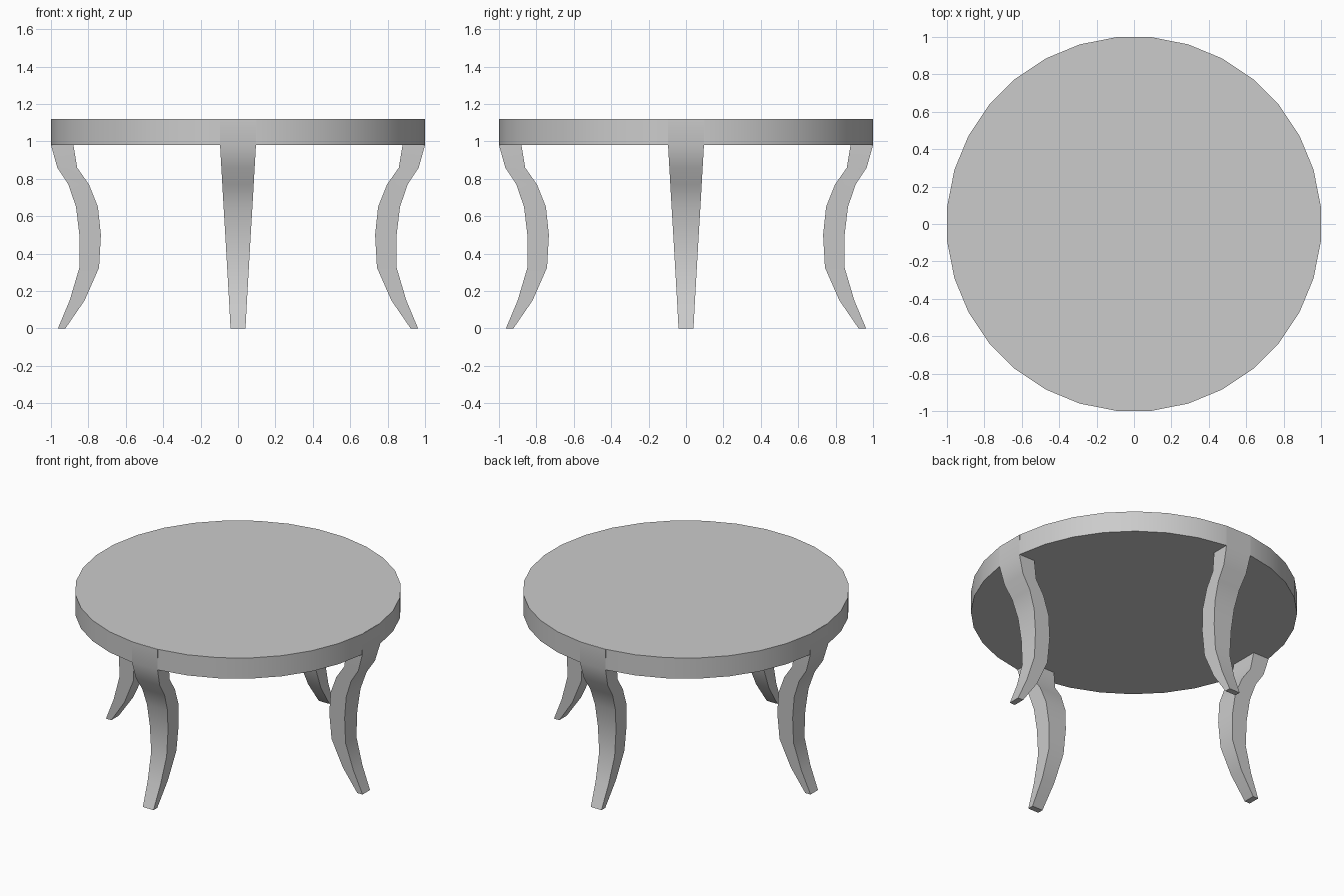
import bpy, bmesh, math

if "Cube" in bpy.data.objects:
    bpy.data.objects.remove(bpy.data.objects["Cube"])

# Round tabletop: 32 sides, with a flat facing each leg
bpy.ops.mesh.primitive_cylinder_add(vertices=32, radius=1.003, depth=0.14, location=(0, 0, 1.05),
                                    rotation=(0, 0, math.pi / 32))
top = bpy.context.object
top.name = "tabletop"
bpy.ops.object.shade_smooth_by_angle(angle=math.radians(35))

# Leg sections from top to foot: height, inner radius, outer radius, half width
SECTIONS = [
    (1.119, 0.88, 1.0, 0.097),
    (0.98, 0.88, 1.0, 0.096),
    (0.86, 0.86, 0.966, 0.089),
    (0.77, 0.797, 0.907, 0.084),
    (0.65, 0.749, 0.866, 0.077),
    (0.50, 0.733, 0.848, 0.068),
    (0.325, 0.743, 0.848, 0.058),
    (0.15, 0.82, 0.90, 0.048),
    (0.0, 0.923, 0.963, 0.04),
]


def make_leg_mesh():
    bm = bmesh.new()
    rings = [[bm.verts.new((x, y, z)) for x, y in
              ((inner, -w), (outer, -w), (outer, w), (inner, w))]
             for z, inner, outer, w in SECTIONS]
    for a, b in zip(rings, rings[1:]):
        for i in range(4):
            j = (i + 1) % 4
            bm.faces.new((a[i], a[j], b[j], b[i]))
    bm.faces.new(rings[0])
    bm.faces.new(rings[-1])
    bmesh.ops.recalc_face_normals(bm, faces=bm.faces)
    mesh = bpy.data.meshes.new("curved_leg")
    bm.to_mesh(mesh)
    bm.free()
    return mesh


# Four curved legs around the rim
leg_mesh = make_leg_mesh()
for i, side in enumerate(("right", "back", "left", "front")):
    leg = bpy.data.objects.new(side + "_leg", leg_mesh.copy())
    bpy.context.collection.objects.link(leg)
    leg.rotation_euler.z = i * math.pi / 2
    bpy.ops.object.select_all(action='DESELECT')
    leg.select_set(True)
    bpy.context.view_layer.objects.active = leg
    bpy.ops.object.shade_smooth_by_angle(angle=math.radians(40))
